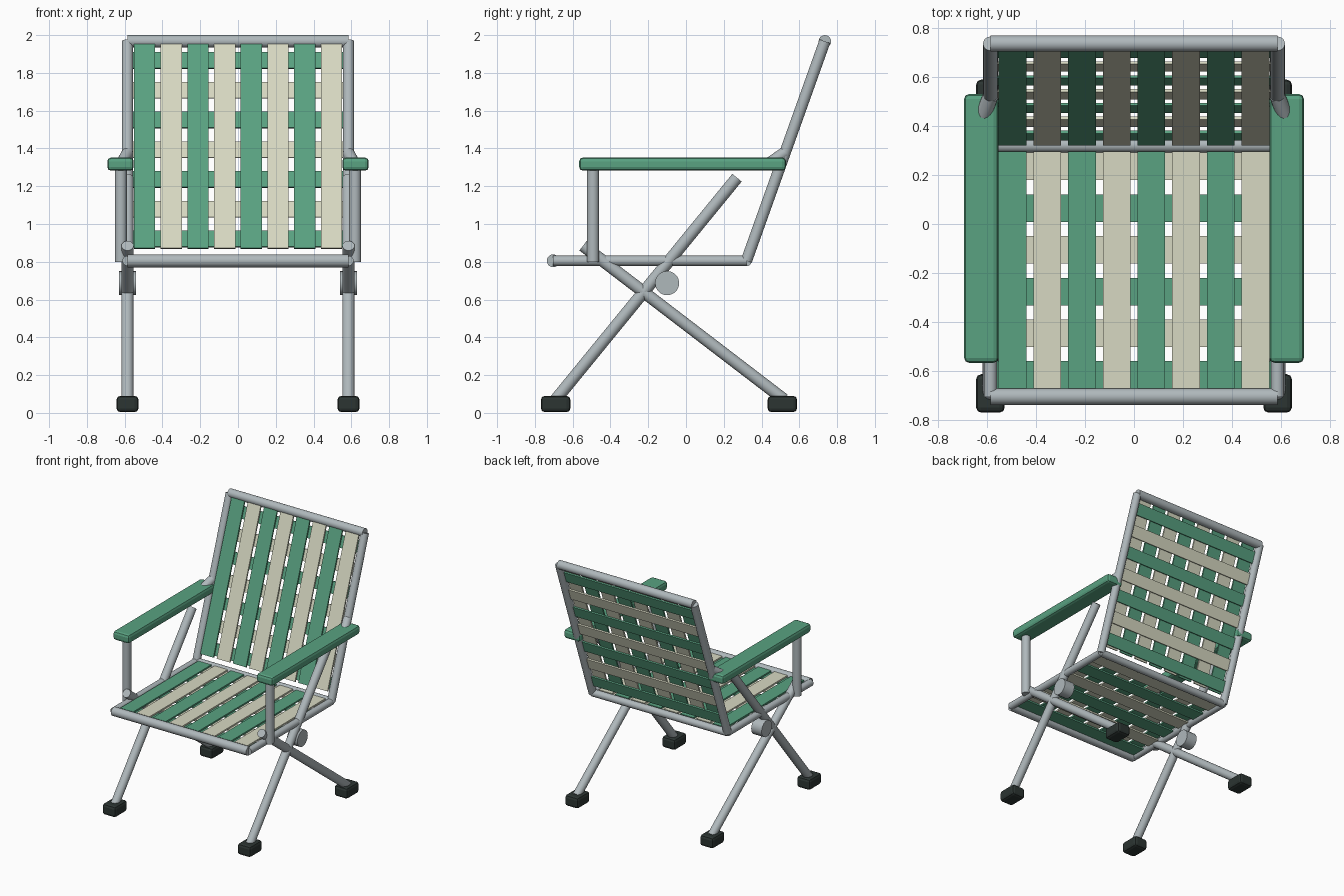
import bpy
import math
from mathutils import Vector, Matrix

if "Cube" in bpy.data.objects:
    bpy.data.objects.remove(bpy.data.objects["Cube"], do_unlink=True)


def material(name, rgb):
    m = bpy.data.materials.new(name)
    m.use_nodes = True
    m.diffuse_color = (*rgb, 1)
    bsdf = next(n for n in m.node_tree.nodes if n.type == "BSDF_PRINCIPLED")
    bsdf.inputs["Base Color"].default_value = (*rgb, 1)
    bsdf.inputs["Roughness"].default_value = 0.6
    return m


METAL = material("aluminium", (0.43, 0.48, 0.50))
GREEN = material("green", (0.10, 0.36, 0.22))
CREAM = material("cream", (0.68, 0.69, 0.54))
RUBBER = material("dark rubber", (0.025, 0.035, 0.032))


def finish(name, mat):
    obj = bpy.context.object
    obj.name = name
    obj.data.materials.append(mat)
    return obj


def tube(name, start, end, radius):
    a, b = Vector(start), Vector(end)
    d = b - a
    bpy.ops.mesh.primitive_cylinder_add(
        vertices=20, radius=radius, depth=d.length, location=(a + b) / 2,
        rotation=d.to_track_quat("Z", "Y").to_euler())
    bpy.ops.object.shade_smooth_by_angle(angle=math.radians(40))
    return finish(name, METAL)


def box(name, center, size, mat, bevel=0, tilt=0):
    bpy.ops.mesh.primitive_cube_add(size=1, location=center, rotation=(tilt, 0, 0))
    obj = finish(name, mat)
    obj.data.transform(Matrix.Diagonal((*size, 1)))
    if bevel:
        mod = obj.modifiers.new("rounding", "BEVEL")
        mod.width = bevel
        mod.segments = 2
    return obj


X = 0.585            # side frame position
SEAT_Z = 0.805
HINGE = Vector((0, 0.32, SEAT_Z))
TOP = Vector((0, 0.735, 1.967))

# Side frames, legs, feet and armrests
for side, s in (("left", 1), ("right", -1)):
    x = s * X
    tube(f"{side}_front_leg", (x, -0.69, 0.07), (x, 0.27, 1.245), 0.032)
    tube(f"{side}_rear_leg", (x, 0.52, 0.07), (x, -0.545, 0.885), 0.032)
    tube(f"{side}_seat_rail", (x, -0.705, SEAT_Z), (x, 0.32, SEAT_Z), 0.027)
    tube(f"{side}_back_upright", (x, HINGE.y, HINGE.z), (x, TOP.y, TOP.z), 0.03)
    tube(f"{side}_arm_post", (s * 0.62, -0.492, 0.80), (s * 0.62, -0.492, 1.30), 0.032)
    tube(f"{side}_arm_link", (x, 0.52, 1.375), (s * 0.615, 0.44, 1.32), 0.032)
    tube(f"{side}_pivot_knob", (s * 0.54, -0.10, 0.687), (s * 0.63, -0.10, 0.687), 0.064)
    box(f"{side}_armrest", (s * 0.622, -0.018, 1.317), (0.14, 1.095, 0.07), GREEN, 0.02)
    for end, y in (("front", -0.69), ("rear", 0.51)):
        box(f"{side}_{end}_foot", (x, y, 0.047), (0.116, 0.156, 0.086), RUBBER, 0.02)

# Cross bars
tube("seat_front_bar", (-X, -0.703, SEAT_Z), (X, -0.703, SEAT_Z), 0.034)
tube("seat_rear_bar", (-X, HINGE.y, SEAT_Z), (X, HINGE.y, SEAT_Z), 0.028)
tube("back_top_bar", (-X, TOP.y, TOP.z), (X, TOP.y, TOP.z), 0.033)

# Lengthwise webbing on seat and back
up = (TOP - HINGE).normalized()
front = Vector((0, -up.z, up.y))
tilt = -math.atan2(up.y, up.z)
THICK = 0.012
back_mid = HINGE + up * (0.6 / up.z)
for i in range(8):
    x = (i - 3.5) * 0.1414
    mat = CREAM if i % 2 else GREEN
    box(f"seat_long_strap_{i + 1}", (x, -0.188, 0.821), (0.113, 0.966, THICK), mat)
    p = back_mid + front * 0.016
    box(f"back_long_strap_{i + 1}", (x, p.y, p.z), (0.113, THICK, 1.08 / up.z), mat, tilt=tilt)

# Crosswise webbing behind it
for i in range(6):
    box(f"seat_cross_strap_{i + 1}", (0, -0.615 + i * 0.17, 0.806),
        (1.13, 0.112, THICK), CREAM if i % 2 else GREEN)
for i in range(7):
    p = HINGE + up * ((0.115 + i * 0.1575) / up.z) + front * 0.001
    box(f"back_cross_strap_{i + 1}", p, (1.13, THICK, 0.09),
        CREAM if i % 2 else GREEN, tilt=tilt)
